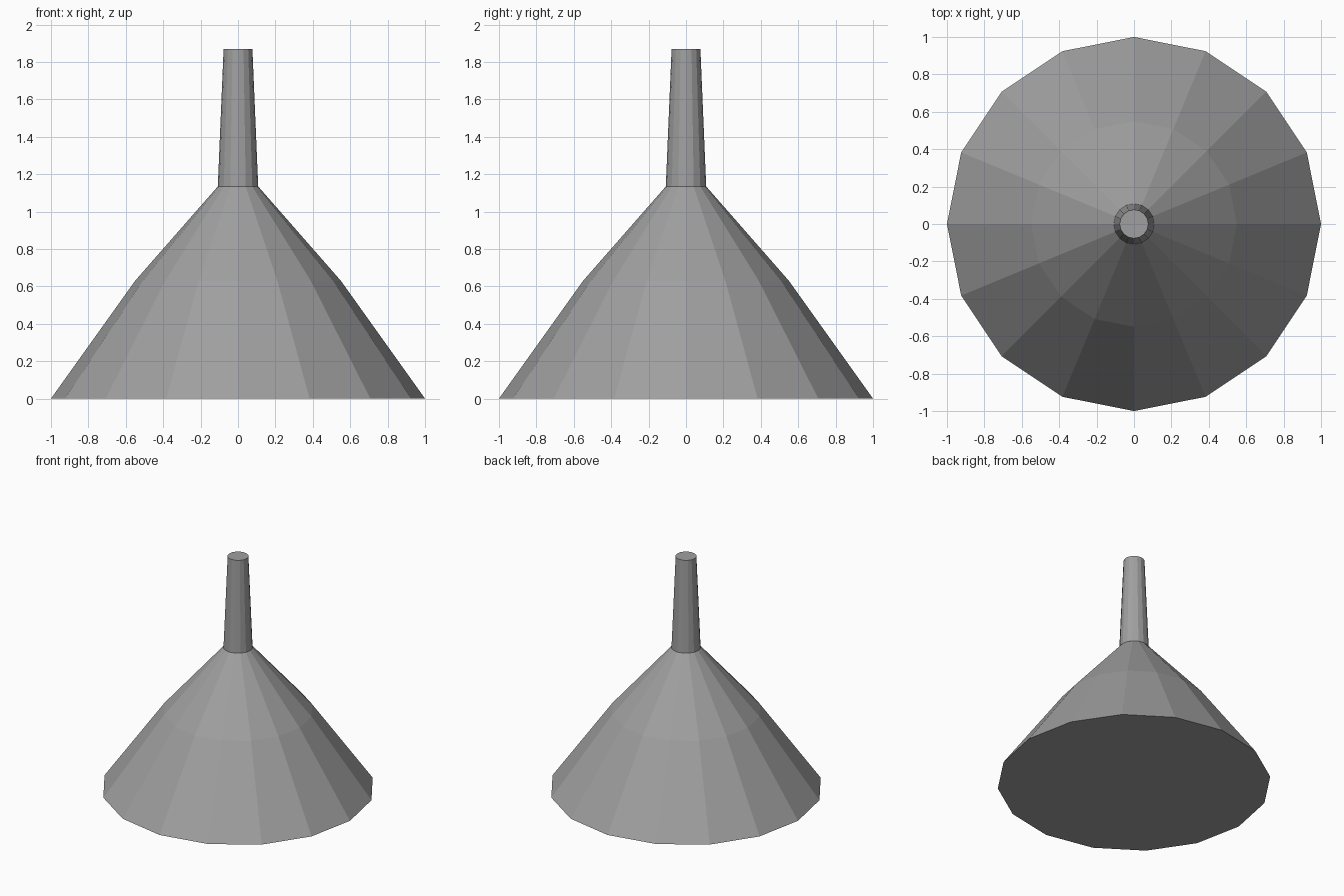
import bpy, bmesh, math

if "Cube" in bpy.data.objects:
    bpy.data.objects.remove(bpy.data.objects["Cube"])

SIDES = 16

grey = bpy.data.materials.new("plain grey")
grey.diffuse_color = (0.35, 0.35, 0.35, 1)
grey.use_nodes = True
grey.node_tree.nodes["Principled BSDF"].inputs["Base Color"].default_value = grey.diffuse_color


def lathe(name, profile):
    """Closed faceted solid from (radius, height) rings, capped at both ends."""
    bm = bmesh.new()
    rings = []
    for r, z in profile:
        rings.append([bm.verts.new((r * math.cos(2 * math.pi * i / SIDES),
                                    r * math.sin(2 * math.pi * i / SIDES), z))
                      for i in range(SIDES)])
    for low, high in zip(rings, rings[1:]):
        for i in range(SIDES):
            j = (i + 1) % SIDES
            bm.faces.new((low[i], low[j], high[j], high[i]))
    bm.faces.new(rings[0][::-1])
    bm.faces.new(rings[-1])
    mesh = bpy.data.meshes.new(name)
    bm.to_mesh(mesh)
    bm.free()
    mesh.materials.append(grey)
    obj = bpy.data.objects.new(name, mesh)
    bpy.context.collection.objects.link(obj)
    return obj


# Wide cone with a slight bend halfway up
lathe("funnel_cone", [(1.0, 0.0), (0.55, 0.63), (0.103, 1.14)])

# Slim tapered spout, closed at the top
lathe("spout", [(0.108, 1.135), (0.077, 1.87)])
